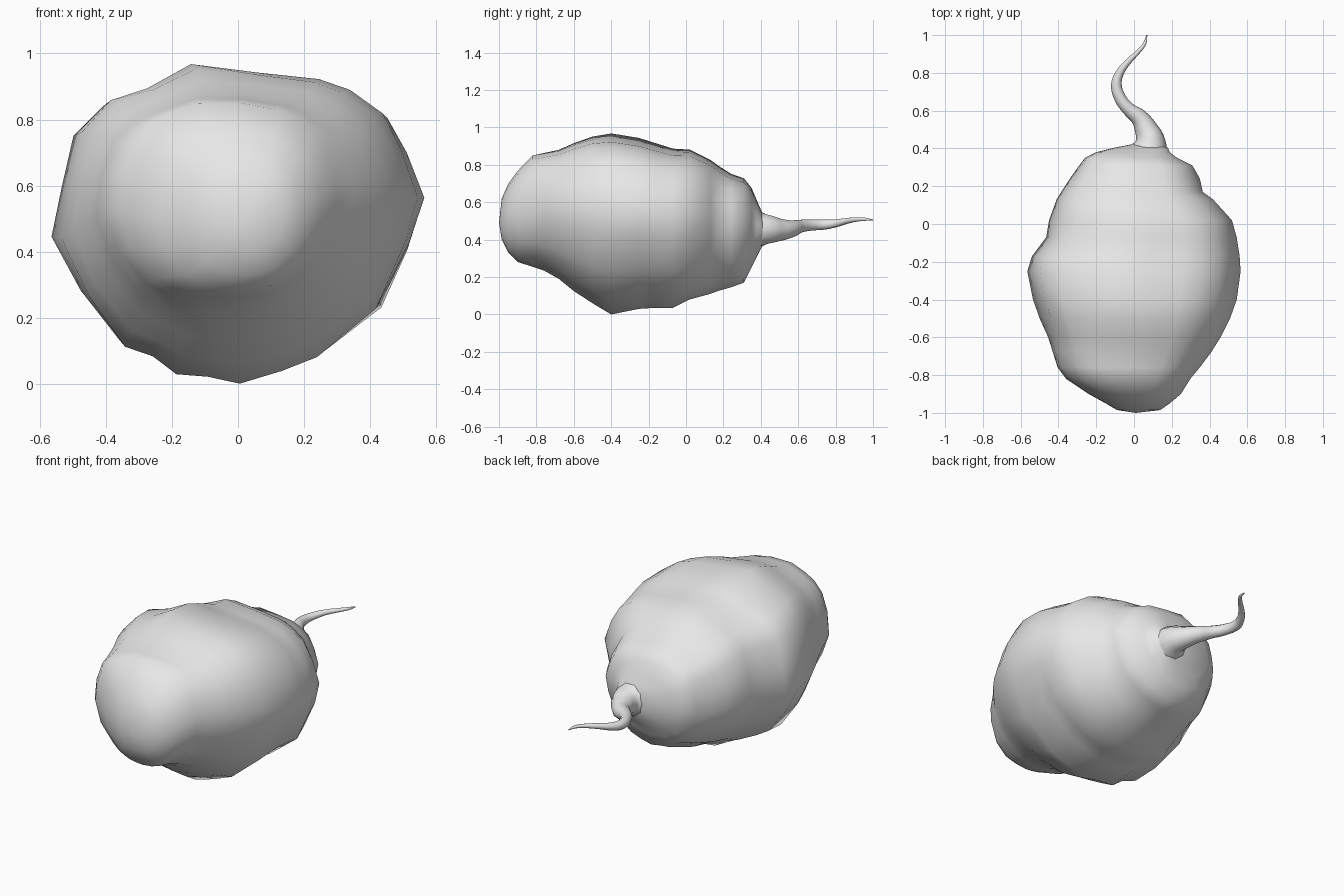
import bpy, bmesh, math
from mathutils import Vector

skin = bpy.data.materials.new("pale_grey")
skin.diffuse_color = (0.8, 0.8, 0.8, 1)

# Lumpy cross-section of the root, seen from the front (x, z)
OUTLINE = [(0, 0), (.13, .045), (.24, .09), (.42, .235), (.51, .42), (.565, .565), (.51, .71),
           (.455, .82), (.35, .89), (.25, .92), (.06, .935), (-.155, .97), (-.29, .89),
           (-.41, .86), (-.5, .765), (-.53, .6), (-.565, .44), (-.47, .27), (-.36, .115),
           (-.27, .09), (-.2, .03), (-.1, .025)]

# Body sections: y, left, right, bottom, top, roundness (0 = lumpy outline, 1 = rounded)
SECTIONS = [(-.985, -.09, .14, .40, .62, 1), (-.95, -.15, .19, .33, .70, 1),
            (-.9, -.24, .25, .28, .77, .9), (-.82, -.36, .30, .255, .855, .8),
            (-.76, -.405, .35, .235, .868, .7), (-.68, -.43, .41, .19, .885, .6),
            (-.6, -.455, .46, .125, .92, .5), (-.5, -.50, .51, .06, .955, .4),
            (-.4, -.535, .545, 0, .97, .2), (-.25, -.565, .565, .03, .945, .15),
            (-.17, -.54, .56, .035, .92, .2), (-.07, -.465, .545, .035, .89, .35),
            (.02, -.45, .52, .08, .885, .4), (.13, -.41, .42, .11, .83, .4),
            (.17, -.385, .365, .125, .80, .4), (.24, -.34, .35, .145, .755, .4),
            (.31, -.29, .31, .17, .73, .4), (.35, -.26, .23, .25, .68, .5),
            (.38, -.20, .19, .31, .61, .7), (.405, -.10, .18, .36, .55, 1)]
POWER = 2.25


def build_body():
    bm = bmesh.new()
    rings = []
    for y, x0, x1, z0, z1, rnd in SECTIONS:
        ring = []
        for px, pz in OUTLINE:
            p = Vector((px / .565, (pz - .485) / .485))
            size = (abs(p.x) ** POWER + abs(p.y) ** POWER) ** (1 / POWER)
            p = p.lerp(p / size, rnd)
            ring.append(bm.verts.new(((x0 + x1) / 2 + p.x * (x1 - x0) / 2, y,
                                      (z0 + z1) / 2 + p.y * (z1 - z0) / 2)))
        rings.append(ring)
    n = len(OUTLINE)
    for a, b in zip(rings, rings[1:]):
        for i in range(n):
            j = (i + 1) % n
            bm.faces.new((a[i], a[j], b[j], b[i]))
    # Rounded nose and closed tail end
    for ring, tip in ((rings[0], (.01, -1, .49)), (rings[-1], (.085, .44, .455))):
        t = bm.verts.new(tip)
        for i in range(n):
            bm.faces.new((ring[i], ring[(i + 1) % n], t))
    bmesh.ops.recalc_face_normals(bm, faces=bm.faces)
    for f in bm.faces:
        f.smooth = True
    me = bpy.data.meshes.new("root_body")
    bm.to_mesh(me)
    bm.free()
    me.materials.append(skin)
    bpy.context.collection.objects.link(bpy.data.objects.new("root_body", me))


# Curling tail: x, y, z, radius
TAIL = [(.07, .34, .455, .12), (.08, .39, .455, .10), (.085, .44, .455, .08), (.065, .5, .453, .062),
        (.03, .56, .458, .047), (-.03, .61, .472, .035), (-.075, .67, .478, .031),
        (-.093, .74, .48, .028), (-.075, .8, .487, .022), (-.03, .86, .5, .016),
        (.02, .91, .507, .012), (.056, .955, .509, .009), (.068, 1.0, .505, .003)]


def build_tail():
    cu = bpy.data.curves.new("root_tail", 'CURVE')
    cu.dimensions = '3D'
    cu.bevel_depth = 1
    cu.bevel_resolution = 3
    cu.resolution_u = 4
    cu.use_fill_caps = True
    sp = cu.splines.new('BEZIER')
    sp.bezier_points.add(len(TAIL) - 1)
    for p, (x, y, z, r) in zip(sp.bezier_points, TAIL):
        p.co = (x, y, z)
        p.radius = r
        p.handle_left_type = p.handle_right_type = 'AUTO'
    cu.materials.append(skin)
    bpy.context.collection.objects.link(bpy.data.objects.new("root_tail", cu))


build_body()
build_tail()
